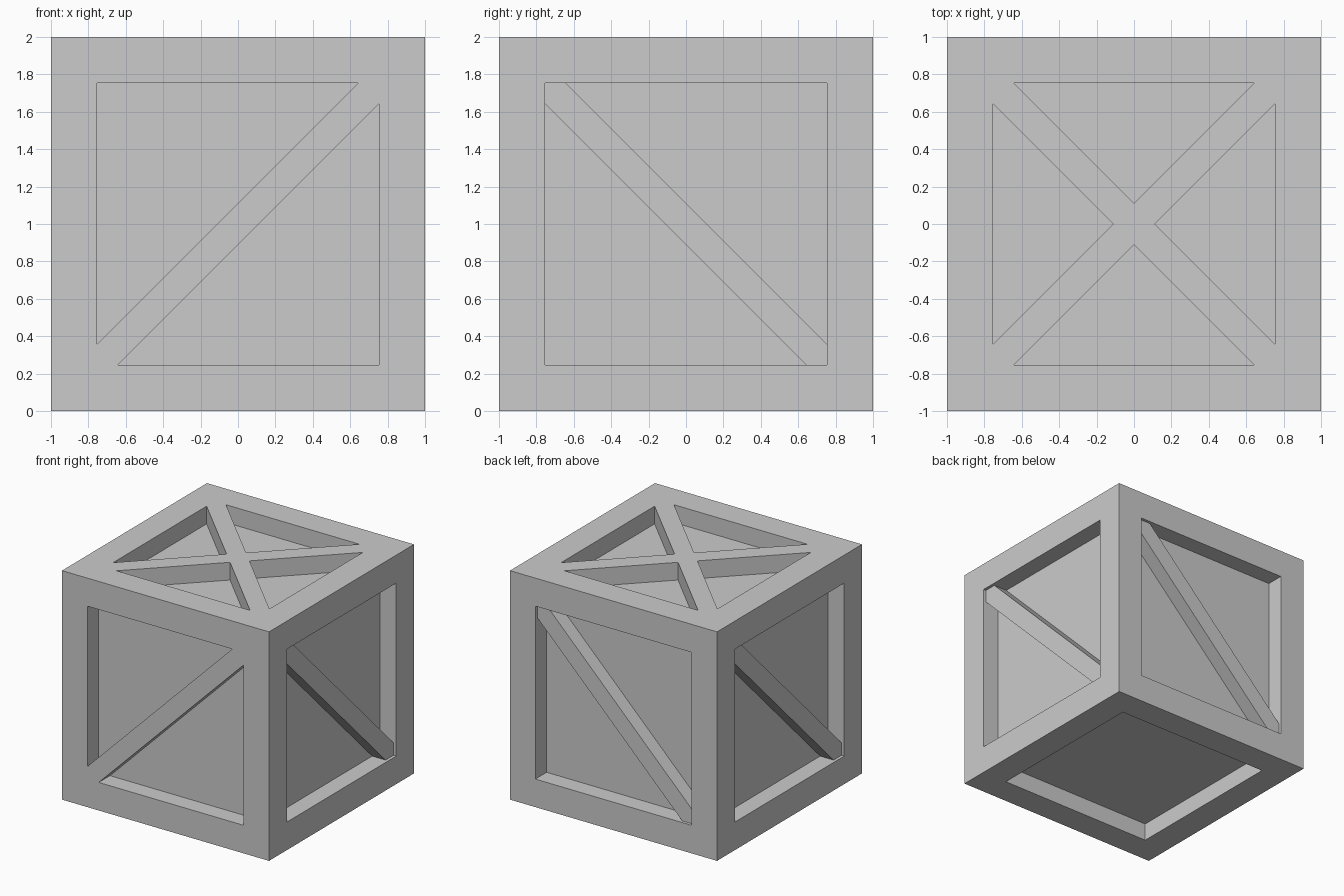
import bpy, bmesh
from mathutils import Vector

if "Cube" in bpy.data.objects:
    bpy.data.objects.remove(bpy.data.objects["Cube"])

H = 1.0        # half size of the crate
P = 0.755      # half width of the panel opening
D = 0.155      # panel recess depth
C = 0.11       # half width of a brace measured along the axis
CENTRE = Vector((0, 0, 1))


def finish(bm, name):
    bmesh.ops.recalc_face_normals(bm, faces=bm.faces[:])
    mesh = bpy.data.meshes.new(name)
    bm.to_mesh(mesh)
    bm.free()
    obj = bpy.data.objects.new(name, mesh)
    bpy.context.collection.objects.link(obj)
    return obj


def prism(name, outline, u, v, sink):
    """Brace on the side spanned by u and v, sunk below the frame."""
    u, v = Vector(u), Vector(v)
    n = u.cross(v)
    bm = bmesh.new()
    base = [bm.verts.new(CENTRE + u * a + v * b + n * (H - D)) for a, b in outline]
    ext = bmesh.ops.extrude_face_region(bm, geom=[bm.faces.new(base)])
    top = [g for g in ext["geom"] if isinstance(g, bmesh.types.BMVert)]
    bmesh.ops.translate(bm, verts=top, vec=n * (D - sink))
    return finish(bm, name)


# Crate body: cube with a recessed panel on every side
bm = bmesh.new()
bmesh.ops.create_cube(bm, size=2 * H)
bmesh.ops.translate(bm, verts=bm.verts[:], vec=CENTRE)
panels = bm.faces[:]
bmesh.ops.inset_individual(bm, faces=panels, thickness=H - P, use_even_offset=True)
for f in bmesh.ops.extrude_discrete_faces(bm, faces=panels)["faces"]:
    bmesh.ops.translate(bm, verts=f.verts[:], vec=-f.normal * D)
finish(bm, "crate_body")

# Diagonal braces on the four upright sides
Q = P - C
rising = [(-P, -P), (-Q, -P), (P, Q), (P, P), (Q, P), (-P, -Q)]
falling = [(-a, b) for a, b in rising]
up = (0, 0, 1)
prism("front_brace", rising, (1, 0, 0), up, 0.0)
prism("right_brace", falling, (0, 1, 0), up, 0.026)
prism("back_brace", falling, (-1, 0, 0), up, 0.026)
prism("left_brace", falling, (0, -1, 0), up, 0.026)

# Crossed brace on the lid
arm = [(C, 0), (P, Q), (P, P), (Q, P)]
cross = []
for _ in range(4):
    cross += arm
    arm = [(-b, a) for a, b in arm]
prism("lid_cross_brace", cross, (1, 0, 0), (0, 1, 0), 0.0)
